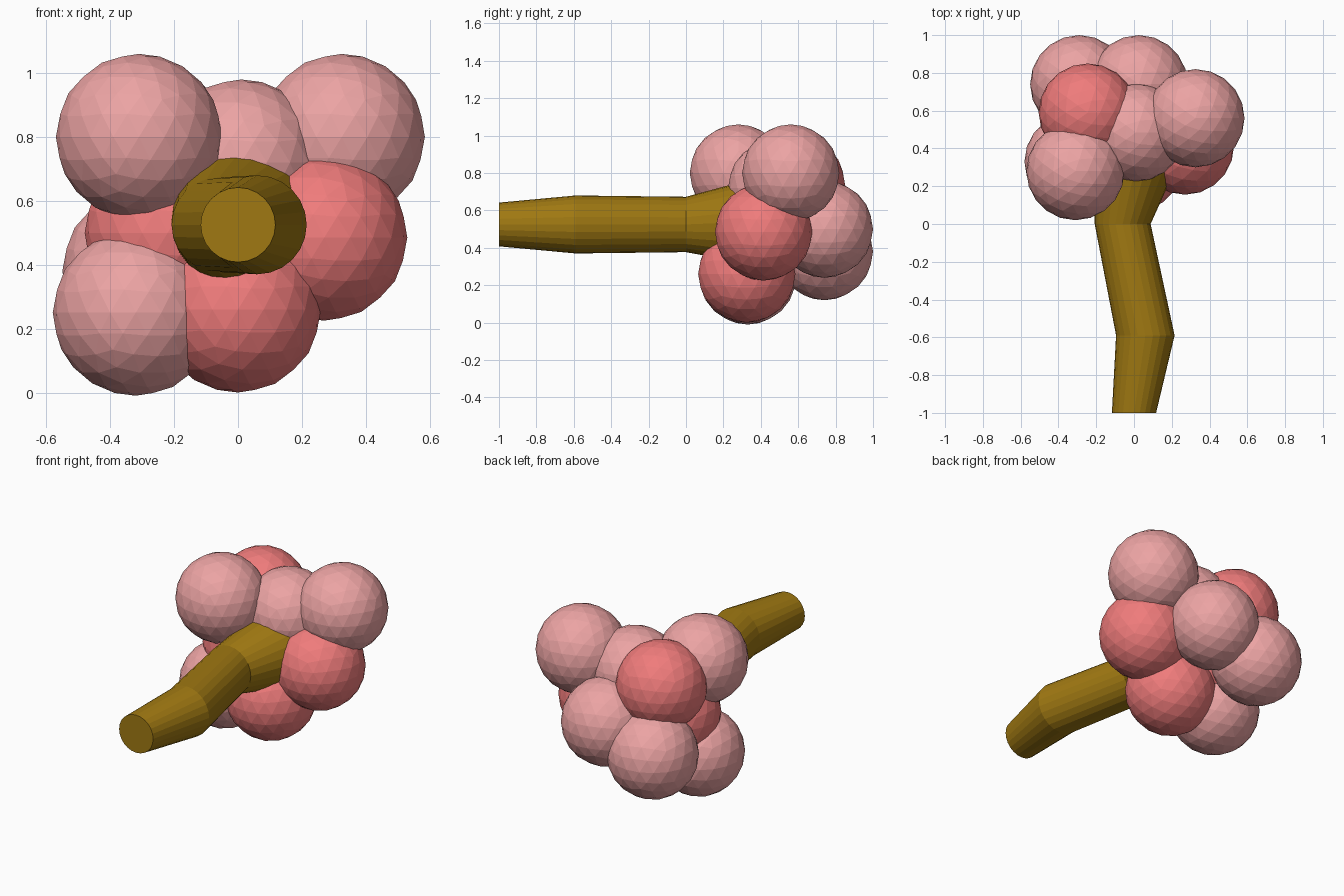
import bpy, bmesh
from math import cos, sin, pi

if "Cube" in bpy.data.objects:
    bpy.data.objects.remove(bpy.data.objects["Cube"])


def material(name, rgb):
    m = bpy.data.materials.new(name)
    m.diffuse_color = (*rgb, 1)
    m.use_nodes = True
    m.node_tree.nodes["Principled BSDF"].inputs["Base Color"].default_value = m.diffuse_color
    return m


PINK = material("pale_pink", (0.84, 0.37, 0.37))
RED = material("coral_red", (0.87, 0.20, 0.20))
BARK = material("olive_bark", (0.35, 0.19, 0.006))


def finish(bm, name, mat):
    bmesh.ops.recalc_face_normals(bm, faces=bm.faces)
    mesh = bpy.data.meshes.new(name)
    bm.to_mesh(mesh)
    bm.free()
    mesh.materials.append(mat)
    ob = bpy.data.objects.new(name, mesh)
    bpy.context.collection.objects.link(ob)
    return ob


def ball(name, centre, mat):
    bm = bmesh.new()
    bmesh.ops.create_icosphere(bm, subdivisions=3, radius=0.26)
    finish(bm, name, mat).location = centre


# Cluster of faceted blossoms
pink_balls = [
    (-0.31, 0.28, 0.80), (0.325, 0.56, 0.80), (0.01, 0.485, 0.72),
    (-0.32, 0.33, 0.25), (-0.29, 0.74, 0.38), (0.025, 0.74, 0.50),
]
red_balls = [
    (0.27, 0.415, 0.485), (0.0, 0.325, 0.26),
    (-0.22, 0.42, 0.50), (-0.245, 0.59, 0.74),
]
for i, c in enumerate(pink_balls):
    ball(f"pink_blossom_{i + 1}", c, PINK)
for i, c in enumerate(red_balls):
    ball(f"red_blossom_{i + 1}", c, RED)

# Crooked stem: rings of (x, y, z, radius) along y
SIDES = 24
stem_rings = [
    (0.0, -1.0, 0.525, 0.117),
    (0.06, -0.59, 0.525, 0.155),
    (-0.06, 0.0, 0.525, 0.148),
    (0.02, 0.36, 0.54, 0.23),
]
bm = bmesh.new()
loops = []
for x, y, z, r in stem_rings:
    loops.append([bm.verts.new((x + r * cos(2 * pi * k / SIDES), y,
                                z + r * sin(2 * pi * k / SIDES)))
                  for k in range(SIDES)])
for a, b in zip(loops, loops[1:]):
    for k in range(SIDES):
        n = (k + 1) % SIDES
        bm.faces.new((a[k], a[n], b[n], b[k]))
bm.faces.new(loops[0])
bm.faces.new(loops[-1])
finish(bm, "stem", BARK)
